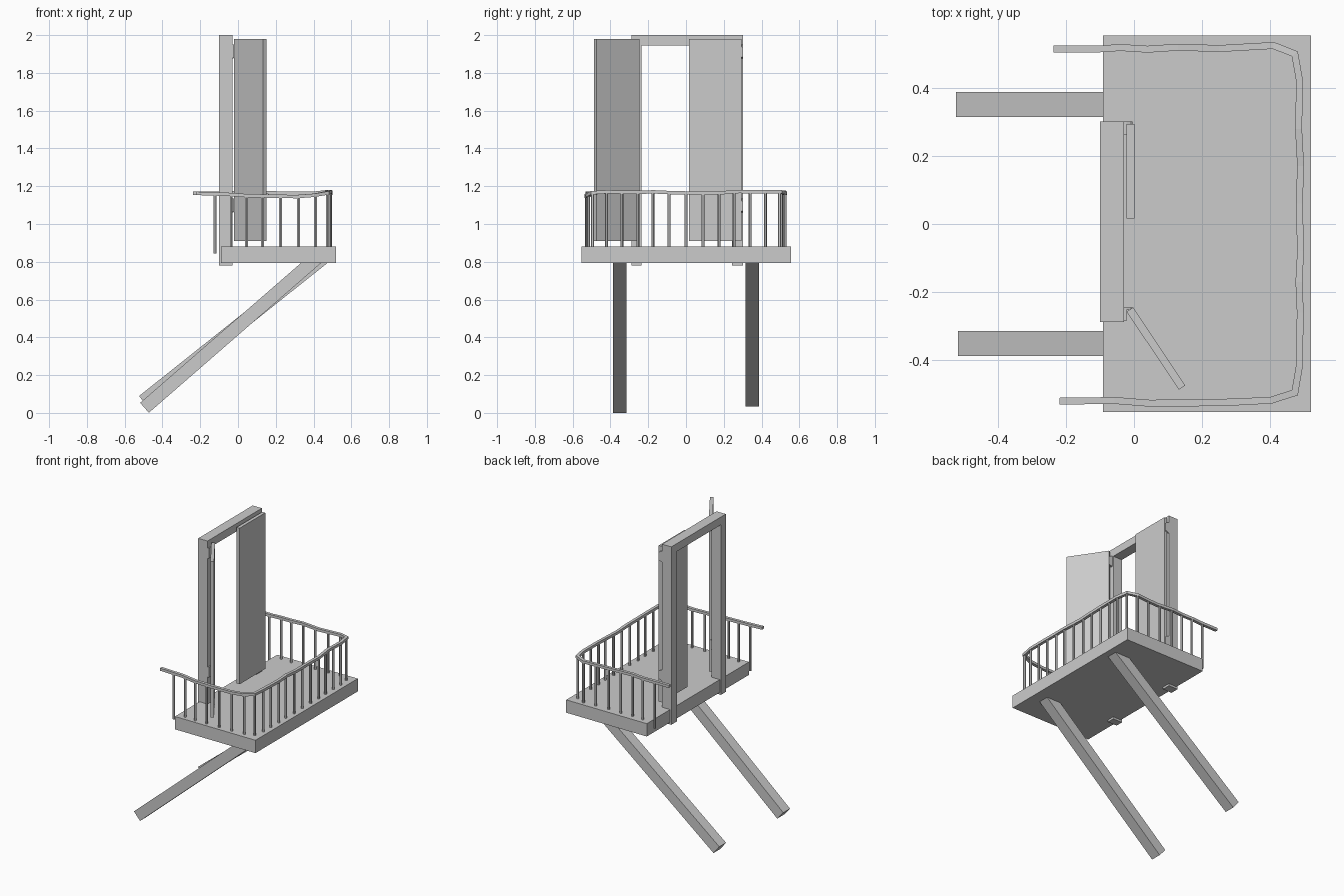
import bpy, bmesh, math
from mathutils import Vector, Matrix

if "Cube" in bpy.data.objects:
    bpy.data.objects.remove(bpy.data.objects["Cube"])


def finish(name, bm):
    bmesh.ops.recalc_face_normals(bm, faces=bm.faces)
    me = bpy.data.meshes.new(name)
    bm.to_mesh(me)
    bm.free()
    ob = bpy.data.objects.new(name, me)
    bpy.context.collection.objects.link(ob)
    return ob


def box(name, lo, hi):
    lo, hi = Vector(lo), Vector(hi)
    bm = bmesh.new()
    m = Matrix.Translation((lo + hi) / 2) @ Matrix.Diagonal((*(hi - lo), 1))
    bmesh.ops.create_cube(bm, size=1, matrix=m)
    return finish(name, bm)


def beam(name, a, b, width, depth):
    """Box running from a to b; width across y, depth the other way."""
    a, b = Vector(a), Vector(b)
    d = b - a
    x, y = d.normalized(), Vector((0, 1, 0))
    rot = Matrix((x, y, x.cross(y))).transposed().to_4x4()
    bm = bmesh.new()
    m = Matrix.Translation((a + b) / 2) @ rot @ Matrix.Diagonal((d.length, width, depth, 1))
    bmesh.ops.create_cube(bm, size=1, matrix=m)
    return finish(name, bm)


def sweep(name, pts, w, h):
    """Mitred rectangular section swept along a path."""
    pts = [Vector(p) for p in pts]
    bm = bmesh.new()
    rings = []
    for i, p in enumerate(pts):
        t0 = (p - pts[max(i - 1, 0)]).to_2d()
        t1 = (pts[min(i + 1, len(pts) - 1)] - p).to_2d()
        t0 = t0 if t0.length else t1
        t1 = t1 if t1.length else t0
        t0.normalize()
        t1.normalize()
        t = (t0 + t1).normalized()
        side = Vector((t.y, -t.x, 0)) * (w / 2 / t.dot(t0))
        up = Vector((0, 0, h / 2))
        rings.append([bm.verts.new(p + v) for v in (side + up, side - up, -side - up, -side + up)])
    for r, s in zip(rings, rings[1:]):
        for k in range(4):
            bm.faces.new((r[k], r[(k + 1) % 4], s[(k + 1) % 4], s[k]))
    bm.faces.new(rings[0])
    bm.faces.new(rings[-1])
    return finish(name, bm)


def hinge(name, z, y, s):
    """Leaf on the frame plus a tapered leaf on the door edge; s points to the frame's outside."""
    box(name + "_leaf", (-0.031, min(y, y - s * 0.04), z - 0.035), (-0.022, max(y, y - s * 0.04), z + 0.035))
    prof = [(-0.031, -0.04), (-0.004, -0.03), (-0.004, 0.022), (-0.012, 0.03), (-0.031, 0.036)]
    bm = bmesh.new()
    f = bm.faces.new([bm.verts.new((px, y, z + pz)) for px, pz in prof])
    g = bmesh.ops.extrude_face_region(bm, geom=[f])
    bmesh.ops.translate(bm, vec=(0, -s * 0.008, 0), verts=[v for v in g["geom"] if isinstance(v, bmesh.types.BMVert)])
    finish(name + "_plate", bm)


# Balcony floor
box("balcony_slab", (-0.091, -0.553, 0.794), (0.52, 0.555, 0.882))

# Door frame
box("frame_post_front", (-0.1, -0.288, 0.78), (-0.03, -0.236, 1.946))
box("frame_post_back", (-0.1, 0.243, 0.78), (-0.03, 0.302, 2.0))
box("frame_header", (-0.1, -0.288, 1.946), (-0.03, 0.243, 2.0))

# Door leaves: one folded flat, one standing open
box("door_back", (-0.022, 0.016, 0.91), (0.001, 0.294, 1.98))
door = box("door_front", (0, -0.0115, 0.91), (0.276, 0.0115, 1.98))
door.location = (-0.012, -0.2515, 0)
door.rotation_euler.z = math.atan2(-0.2275, 0.152)

# Hinges
for i, z in enumerate((1.915, 1.1)):
    hinge(f"hinge_back_{i}", z, 0.302, 1)
    hinge(f"hinge_front_{i}", z, -0.245, 1)

# Slanted supports under the floor
for name, y, x0, z0, ang in (("support_front", -0.351, -0.495, 0.027, 41.0),
                             ("support_back", 0.351, -0.502, 0.062, 38.5)):
    x1 = x0 + (0.83 - z0) / math.tan(math.radians(ang))
    beam(name, (x0, y, z0), (x1, y, 0.83), 0.073, 0.07)

# Hand-bent railing
path = [(-0.219, -0.521, 1.162), (-0.057, -0.519, 1.157), (0.045, -0.527, 1.15), (0.19, -0.526, 1.147),
        (0.31, -0.523, 1.145), (0.404, -0.518, 1.152), (0.473, -0.496, 1.165), (0.486, -0.42, 1.17),
        (0.489, -0.26, 1.168), (0.485, -0.17, 1.17), (0.49, -0.08, 1.166), (0.486, 0.06, 1.163),
        (0.49, 0.17, 1.164), (0.484, 0.28, 1.172), (0.487, 0.42, 1.17), (0.473, 0.5, 1.17),
        (0.41, 0.525, 1.164), (0.25, 0.516, 1.162), (0.13, 0.52, 1.168), (0.04, 0.514, 1.167),
        (-0.04, 0.519, 1.164), (-0.1, 0.515, 1.163), (-0.237, 0.515, 1.163)]
sweep("handrail", path, 0.02, 0.018)


def rail_at(axis, val, lo, hi):
    """Point on the handrail where the given coordinate equals val."""
    for a, b in zip(path[lo:hi], path[lo + 1:hi + 1]):
        if min(a[axis], b[axis]) <= val <= max(a[axis], b[axis]):
            return Vector(a).lerp(Vector(b), (val - a[axis]) / (b[axis] - a[axis]))


# Balusters on both ends and along the outer edge
spots = []
for x in (-0.122, -0.035, 0.045, 0.13, 0.225, 0.32, 0.41):
    spots += [rail_at(0, x, 0, 6), rail_at(0, x, 15, 22)]
for y in (0, 0.09, 0.175, 0.255, 0.34, 0.42, 0.495):
    spots += [rail_at(1, s * y, 6, 15) for s in ((1, -1) if y else (1,))]
for i, p in enumerate(q for q in spots if q):
    bm = bmesh.new()
    bmesh.ops.create_cone(bm, cap_ends=True, segments=6, radius1=0.008, radius2=0.008, depth=p.z - 0.843,
                          matrix=Matrix.Translation((p.x, p.y, (p.z + 0.843) / 2)))
    finish(f"baluster_{i}", bm)
